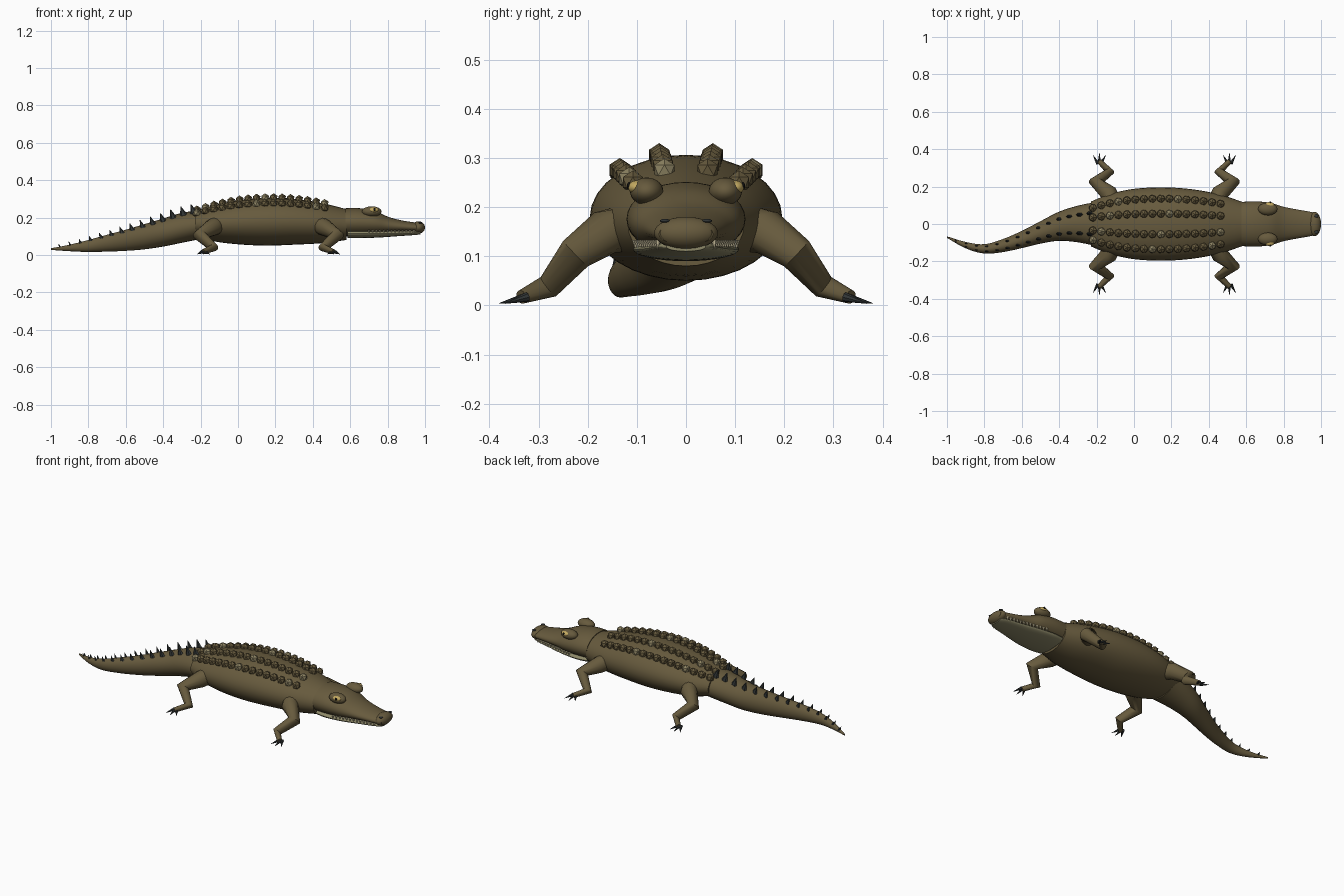
import bpy, bmesh
from math import sin, cos, pi, sqrt
from mathutils import Vector, Matrix

if "Cube" in bpy.data.objects:
    bpy.data.objects.remove(bpy.data.objects["Cube"])


def material(name, *rgb):
    m = bpy.data.materials.new(name)
    m.use_nodes = True
    m.diffuse_color = (*rgb, 1)
    m.node_tree.nodes["Principled BSDF"].inputs["Base Color"].default_value = (*rgb, 1)
    return m


OLIVE = material("olive hide", .135, .103, .047)
PALE = material("pale scute", .27, .23, .125)
JAW = material("jaw khaki", .27, .25, .14)
DARK = material("charcoal horn", .03, .035, .035)
YELLOW = material("eye yellow", .55, .40, .12)
BLACK = material("pupil black", .005, .005, .005)
CREAM = material("tooth cream", .70, .62, .40)


def finish(bm, name, mats, smooth=True):
    bmesh.ops.recalc_face_normals(bm, faces=bm.faces)
    mesh = bpy.data.meshes.new(name)
    bm.to_mesh(mesh)
    bm.free()
    for m in mats:
        mesh.materials.append(m)
    ob = bpy.data.objects.new(name, mesh)
    bpy.context.collection.objects.link(ob)
    if smooth:
        bpy.ops.object.select_all(action='DESELECT')
        ob.select_set(True)
        bpy.context.view_layer.objects.active = ob
        bpy.ops.object.shade_smooth_by_angle(angle=0.7)
    return ob


def smooth_path(rows, steps=5):
    """Catmull-Rom curve through rows of equal length."""
    pts = [rows[0]] + rows + [rows[-1]]
    out = []
    for a, b, c, d in zip(pts, pts[1:], pts[2:], pts[3:]):
        for s in range(steps):
            t = s / steps
            out.append([.5 * (2*q + (r-p)*t + (2*p - 5*q + 4*r - u)*t*t
                              + (3*q - p - 3*r + u)*t**3)
                        for p, q, r, u in zip(a, b, c, d)])
    return out + [list(rows[-1])]


def skin(bm, rings):
    """Bridge rings of points and cap both ends."""
    loops = [[bm.verts.new(p) for p in ring] for ring in rings]
    n = len(loops[0])
    for a, b in zip(loops, loops[1:]):
        for i in range(n):
            bm.faces.new((a[i], a[(i+1) % n], b[(i+1) % n], b[i]))
    bm.faces.new(loops[0])
    bm.faces.new(loops[-1])


def hull(name, rows, mat, sides=32):
    """Rows: x, centre y, half width, bottom z, top z."""
    bm = bmesh.new()
    path = smooth_path(rows)
    skin(bm, [[(x, y + w*cos(2*pi*i/sides),
                (lo+hi)/2 + (hi-lo)/2*sin(2*pi*i/sides)) for i in range(sides)]
              for x, y, w, lo, hi in path])
    finish(bm, name, [mat])
    return path


def sample(path, x):
    return min(path, key=lambda row: abs(row[0] - x))


def interp(path, x):
    path = sorted(path)
    for a, b in zip(path, path[1:]):
        if a[0] <= x <= b[0]:
            t = (x - a[0]) / max(b[0] - a[0], 1e-6)
            return [p + (q-p)*t for p, q in zip(a, b)]
    return sample(path, x)


def ellipsoid(name, mat, centre, radii):
    bm = bmesh.new()
    bmesh.ops.create_uvsphere(bm, u_segments=24, v_segments=14, radius=1)
    bm.transform(Matrix.Translation(centre) @ Matrix.Diagonal((*radii, 1)))
    return finish(bm, name, [mat])


def spike(bm, base, tip, r, flat=1.0, sides=8):
    base, tip = Vector(base), Vector(tip)
    d = tip - base
    rot = d.to_track_quat('Z', 'Y').to_matrix().to_4x4()
    m = (Matrix.Translation((base + tip) / 2) @ Matrix.Diagonal((1, flat, 1, 1)) @ rot)
    bmesh.ops.create_cone(bm, cap_ends=True, segments=sides, radius1=r,
                          radius2=r*.08, depth=d.length, matrix=m)


# Trunk, tail and head
trunk = hull("body", [
    (-.23, 0, .12, .10, .235), (-.13, 0, .16, .073, .265), (0, 0, .188, .057, .293),
    (.15, 0, .196, .05, .306), (.3, 0, .187, .055, .3), (.45, 0, .16, .063, .277),
    (.58, 0, .118, .08, .245)], OLIVE)
tail = hull("tail", [
    (-.2, 0, .118, .085, .24), (-.3, .0, .098, .065, .225), (-.4, -.012, .078, .045, .195),
    (-.5, -.045, .06, .03, .165), (-.6, -.083, .046, .022, .135), (-.7, -.115, .035, .018, .108),
    (-.8, -.133, .025, .016, .08), (-.9, -.113, .017, .02, .055), (-1, -.07, .004, .027, .036)],
    OLIVE, 24)
hull("head", [
    (.575, 0, .118, .1, .25), (.65, 0, .121, .1, .25), (.73, 0, .113, .103, .236),
    (.8, 0, .092, .112, .205), (.87, 0, .078, .118, .186), (.95, 0, .064, .12, .173),
    (.985, 0, .055, .122, .168)], OLIVE)
hull("lower_jaw", [
    (.585, 0, .1, .09, .14), (.65, 0, .108, .09, .138), (.75, 0, .098, .093, .135),
    (.85, 0, .077, .1, .132), (.94, 0, .058, .106, .132), (.975, 0, .04, .11, .128)], JAW)
ellipsoid("nose", OLIVE, (.965, 0, .147), (.035, .065, .033))

# Back scutes: two rows on each side, a few of them pale
bm = bmesh.new()
for row, frac in enumerate((-.69, -.28, .28, .69)):
    for i in range(16):
        x = -.22 + i * .0455
        _, _, w, lo, hi = interp(trunk, x)
        z = (lo+hi)/2 + (hi-lo)/2 * sqrt(1 - frac**2)
        made = bmesh.ops.create_icosphere(
            bm, subdivisions=1, radius=.024,
            matrix=Matrix.Translation((x, frac * w, z + .005)))
        for f in {f for v in made["verts"] for f in v.link_faces}:
            f.material_index = int((i * 3 + row * 4) % 7 == 0)
finish(bm, "back_scutes", [OLIVE, PALE], smooth=False)

# Tail spikes: two rows that close up towards the tip
bm = bmesh.new()
for i in range(14):
    x = -.24 - i * .055
    k = 1 - i / 20
    _, y, w, lo, hi = interp(tail, x)
    for side in (-1, 1):
        z = (lo+hi)/2 + (hi-lo)/2 * .87
        spike(bm, (x + .006, y + side*w*.5, z - .008),
              (x - .012*k, y + side*w*.5, z + .046*k), .023*k, .55, 6)
finish(bm, "tail_spikes", [DARK], smooth=False)

# Legs: each is a bent tapering tube with dark claws
LEG = [(0, .13, .155, .047), (.015, .165, .148, .046), (.085, .225, .105, .036),
       (.01, .28, .038, .025), (.065, .335, .017, .014)]


def leg(name, x0, fwd, side):
    pts = [Vector((x0 + fwd*x, side*y, z)) for x, y, z, r in LEG]
    bm = bmesh.new()
    rings = []
    for i, p in enumerate(pts):
        d = (pts[min(i+1, len(pts)-1)] - pts[max(i-1, 0)]).normalized()
        u = d.cross(Vector((fwd, 0, 0))).normalized()
        v = d.cross(u)
        r = LEG[i][3]
        rings.append([p + r*(u*cos(2*pi*k/14) + v*sin(2*pi*k/14)) for k in range(14)])
    skin(bm, rings)
    finish(bm, name, [OLIVE])
    bm = bmesh.new()
    foot = pts[-1]
    for s in (-1, 0, 1):
        spike(bm, foot + Vector((s*.008, -side*.012, 0)),
              (foot.x + s*.034, side*(.38 - abs(s)*.012), .004), .01)
    finish(bm, name + "_claws", [DARK])


for label, side in (("left", 1), ("right", -1)):
    # the model's front is -y, so label by fore and hind with the side of the trunk
    leg("fore_leg_" + label, .445, 1, side)
    leg("hind_leg_" + label, -.12, -1, side)

    # Eyes and nostrils
    ellipsoid("brow_" + label, OLIVE, (.715, side*.08, .232), (.052, .034, .028))
    ellipsoid("eye_" + label, YELLOW, (.725, side*.1, .24), (.026, .018, .014))
    ellipsoid("pupil_" + label, BLACK, (.729, side*.116, .243), (.006, .004, .008))
    ellipsoid("nostril_" + label, DARK, (.975, side*.043, .172), (.011, .01, .004))

    # Teeth along the jaw line
    bm = bmesh.new()
    for i in range(13):
        x = .7 + i * .02
        y = side * (.103 - .0038 * i)
        spike(bm, (x, y, .133), (x, y, .114), .007, 1, 6)
    finish(bm, "teeth_" + label, [CREAM], smooth=False)
